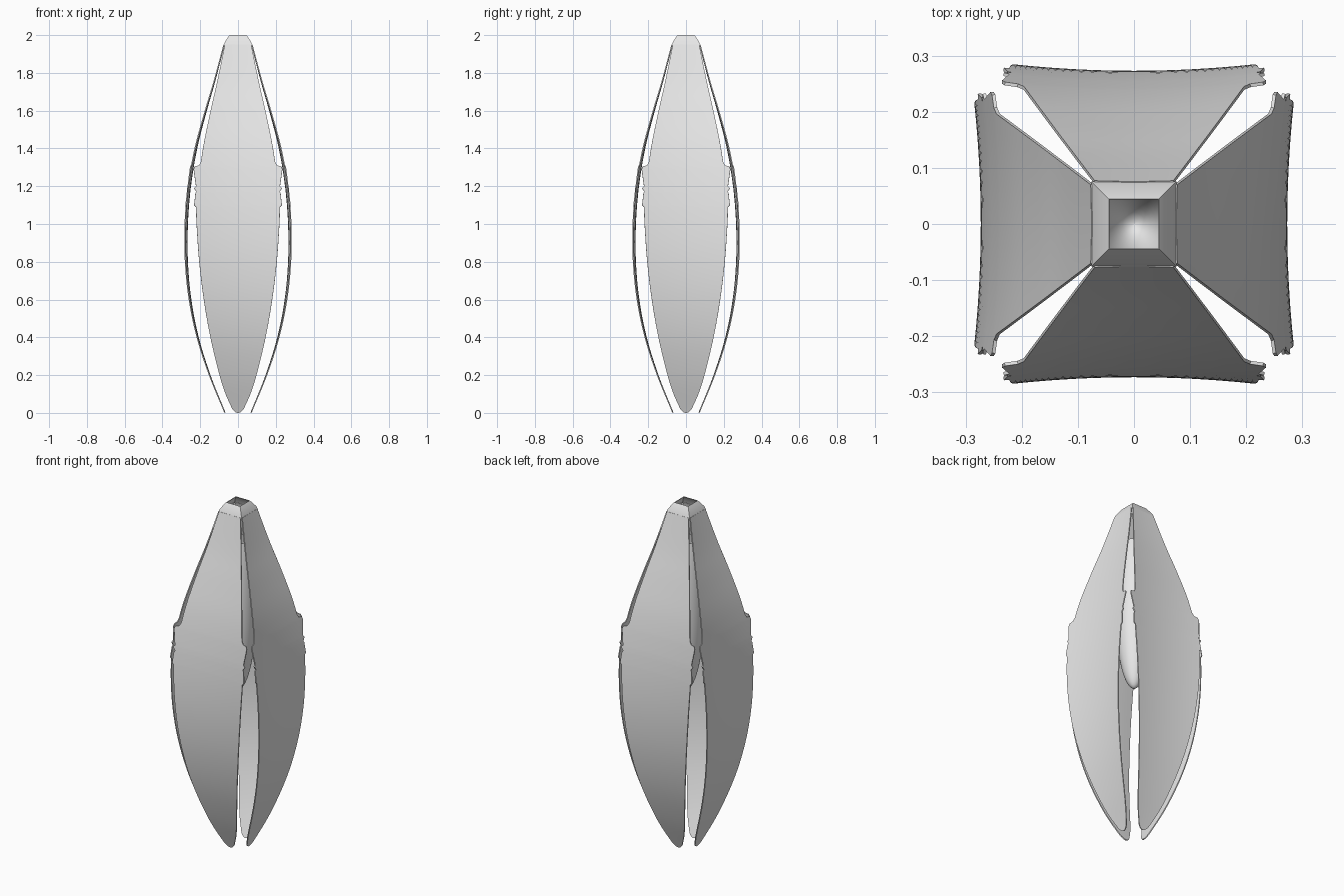
import bpy
import math

if "Cube" in bpy.data.objects:
    bpy.data.objects.remove(bpy.data.objects["Cube"], do_unlink=True)

# Single pale grey material
grey = bpy.data.materials.new("pale grey")
grey.use_nodes = True
grey.diffuse_color = (0.8, 0.8, 0.8, 1)
grey.node_tree.nodes["Principled BSDF"].inputs["Base Color"].default_value = (0.8, 0.8, 0.8, 1)


def smooth_curve(points, t):
    """Smooth interpolation through (position, value) points."""
    def slope(i):
        a, b = points[max(i - 1, 0)], points[min(i + 1, len(points) - 1)]
        return (b[1] - a[1]) / (b[0] - a[0])
    for i in range(len(points) - 1):
        (z0, v0), (z1, v1) = points[i], points[i + 1]
        if t <= z1:
            h = z1 - z0
            s = (t - z0) / h
            return (v0 * (1 + 2 * s) * (1 - s) ** 2 + slope(i) * h * s * (1 - s) ** 2
                    + v1 * s * s * (3 - 2 * s) + slope(i + 1) * h * s * s * (s - 1))
    return points[-1][1]


def grid_object(name, rows, closed, thickness, offset=-1):
    """Skin rows of points into a thin smooth sheet."""
    n = len(rows[0])
    faces = []
    for r in range(len(rows) - 1):
        for c in range(n if closed else n - 1):
            d = (c + 1) % n
            faces.append((r * n + c, r * n + d, (r + 1) * n + d, (r + 1) * n + c))
    mesh = bpy.data.meshes.new(name)
    mesh.from_pydata([p for row in rows for p in row], [], faces)
    mesh.materials.append(grey)
    obj = bpy.data.objects.new(name, mesh)
    bpy.context.collection.objects.link(obj)
    shell = obj.modifiers.new("thickness", "SOLIDIFY")
    shell.thickness = thickness
    shell.offset = offset
    bpy.ops.object.select_all(action="DESELECT")
    obj.select_set(True)
    bpy.context.view_layer.objects.active = obj
    bpy.ops.object.modifier_apply(modifier=shell.name)
    bpy.ops.object.shade_smooth_by_angle(angle=math.radians(35))
    return obj


# Petal bulge (distance from the axis), lower outline and torn edge
bulge = [(0, .072), (.2, .152), (.4, .214), (.6, .253), (.8, .271), (1, .271),
         (1.2, .255), (1.4, .222), (1.6, .171), (1.75, .128), (1.95, .076)]
outline = [(.02, .03), (.1, .066), (.2, .098), (.4, .146), (.6, .181), (.8, .205),
           (1, .219), (1.09, .222)]
teeth = [(1.1, .232), (1.165, .225), (1.17, .219), (1.19, .232), (1.2, .222),
         (1.29, .235), (1.305, .23), (1.31, .207)]


def half_width(z):
    if z < .02:
        return max(.004, .03 * math.sqrt(z / .02))
    if z <= 1.09:
        return smooth_curve(outline, z)
    return .07 + (smooth_curve(bulge, z) - .076) * .79


levels = [(z, half_width(z)) for z in (0, .003, .008, .014)]
levels += [(z, half_width(z)) for z in (.02 + i * 1.07 / 30 for i in range(31))]
levels += teeth
levels += [(z, half_width(z)) for z in (1.33 + i * .62 / 16 for i in range(17))]

COLUMNS = 12
petal_rows = []
for z, w in levels:
    row = []
    for c in range(COLUMNS + 1):
        x = w * (2 * c / COLUMNS - 1)
        row.append((x, -smooth_curve(bulge, z) - .25 * x * x, z))
    petal_rows.append(row)

# Four petals around the axis
for i, side in enumerate(("front", "left", "back", "right")):
    petal = grid_object(side + "_petal", petal_rows, False, .006)
    petal.rotation_euler.z = i * math.pi / 2

# Square open collar at the top
collar_rows = [[(sx * h, sy * h, z) for sx, sy in ((-1, -1), (1, -1), (1, 1), (-1, 1))]
               for z, h in ((1.945, .076), (1.965, .069), (2, .045))]
grid_object("top_collar", collar_rows, True, .003)

# Long rounded bulb, open at the top
SIDES = 32
bulb_rows = []
for i in range(25):
    a = -math.pi / 2 + .02 + i * 2.42 / 24
    r, z = .1 * math.cos(a), 1.4 + .5 * math.sin(a)
    bulb_rows.append([(r * math.cos(2 * math.pi * s / SIDES),
                       r * math.sin(2 * math.pi * s / SIDES), z) for s in range(SIDES)])
bulb_rows.insert(0, [(x * .01, y * .01, .9) for x, y, z in bulb_rows[0]])
grid_object("inner_bulb", bulb_rows, True, .002)
